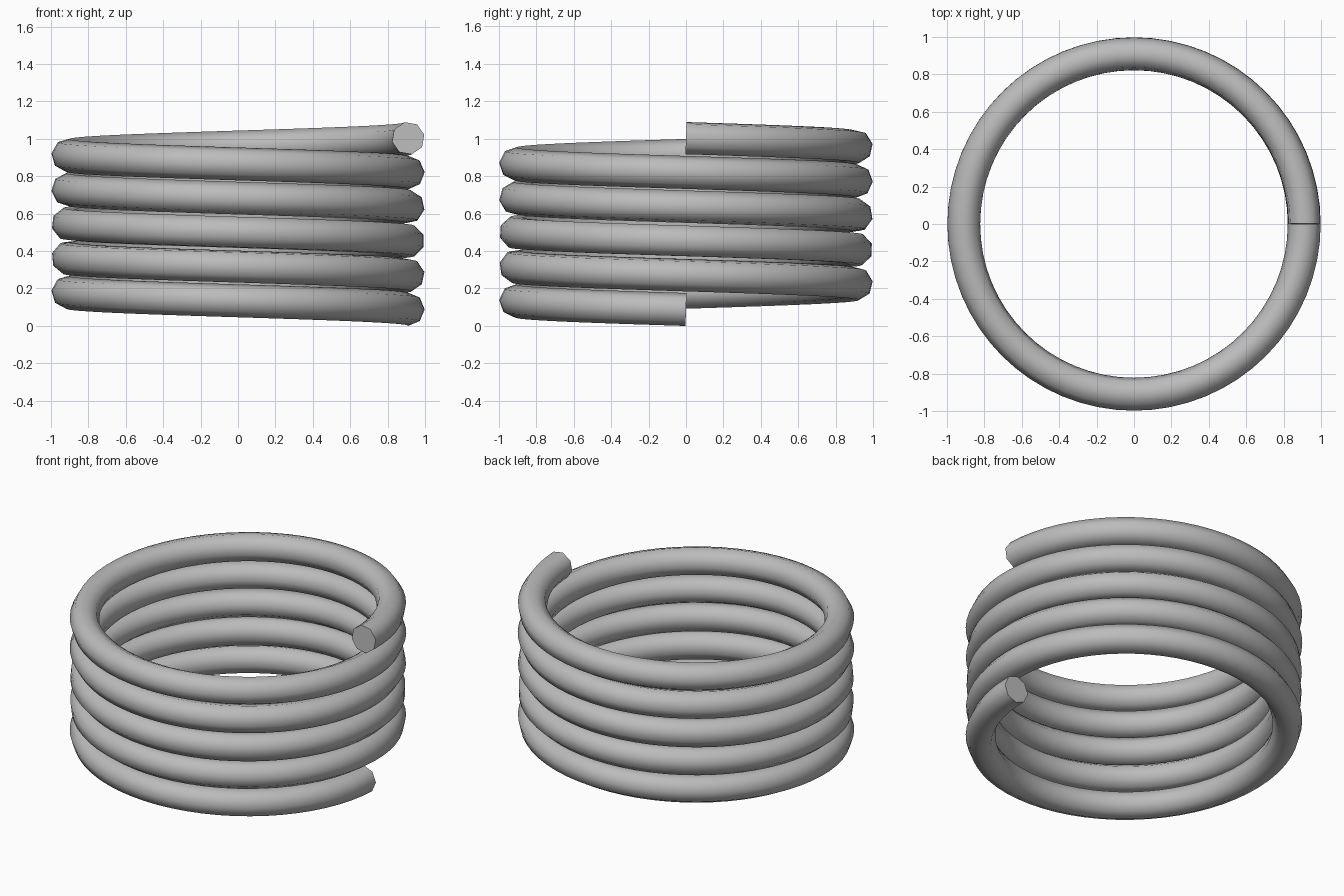
import bpy, bmesh
from math import sin, cos, tau, radians
from mathutils import Vector

default = bpy.data.objects.get("Cube")
if default:
    bpy.data.objects.remove(default, do_unlink=True)

TURNS, STEPS, SIDES = 5, 64, 8
COIL_R, WIRE_R = 0.91, 0.088
PITCH, BASE = 0.183, 0.088

grey = bpy.data.materials.new("plain grey")
grey.use_nodes = True
colour = (0.5, 0.5, 0.5, 1)
grey.diffuse_color = colour
grey.node_tree.nodes["Principled BSDF"].inputs["Base Color"].default_value = colour


def centre(a):
    """Point on the clockwise rising helix after turning by angle a."""
    return Vector((COIL_R * cos(a), -COIL_R * sin(a), BASE + PITCH * a / tau))


def tangent(a):
    return Vector((-COIL_R * sin(a), -COIL_R * cos(a), PITCH / tau)).normalized()


# Sweep an octagonal section along the helix with a minimum-twist frame
bm = bmesh.new()
rings = []
normal = Vector((1, 0, 0))
previous = tangent(0)
for i in range(TURNS * STEPS + 1):
    a = tau * i / STEPS
    t = tangent(a)
    normal = previous.rotation_difference(t) @ normal
    normal = (normal - t * normal.dot(t)).normalized()
    side = t.cross(normal)
    previous = t
    rings.append([bm.verts.new(centre(a) + WIRE_R * (normal * cos(tau * k / SIDES)
                                                     + side * sin(tau * k / SIDES)))
                  for k in range(SIDES)])

# Skin the wire and close its two ends
for lower, upper in zip(rings, rings[1:]):
    for k in range(SIDES):
        n = (k + 1) % SIDES
        bm.faces.new((lower[k], lower[n], upper[n], upper[k]))
bm.faces.new(rings[0])
bm.faces.new(rings[-1])
bmesh.ops.recalc_face_normals(bm, faces=bm.faces)

mesh = bpy.data.meshes.new("coil_spring")
bm.to_mesh(mesh)
bm.free()
mesh.materials.append(grey)
spring = bpy.data.objects.new("coil_spring", mesh)
bpy.context.collection.objects.link(spring)

# Smooth wire with crisp end caps
bpy.ops.object.select_all(action="DESELECT")
spring.select_set(True)
bpy.context.view_layer.objects.active = spring
bpy.ops.object.shade_smooth_by_angle(angle=radians(60))
